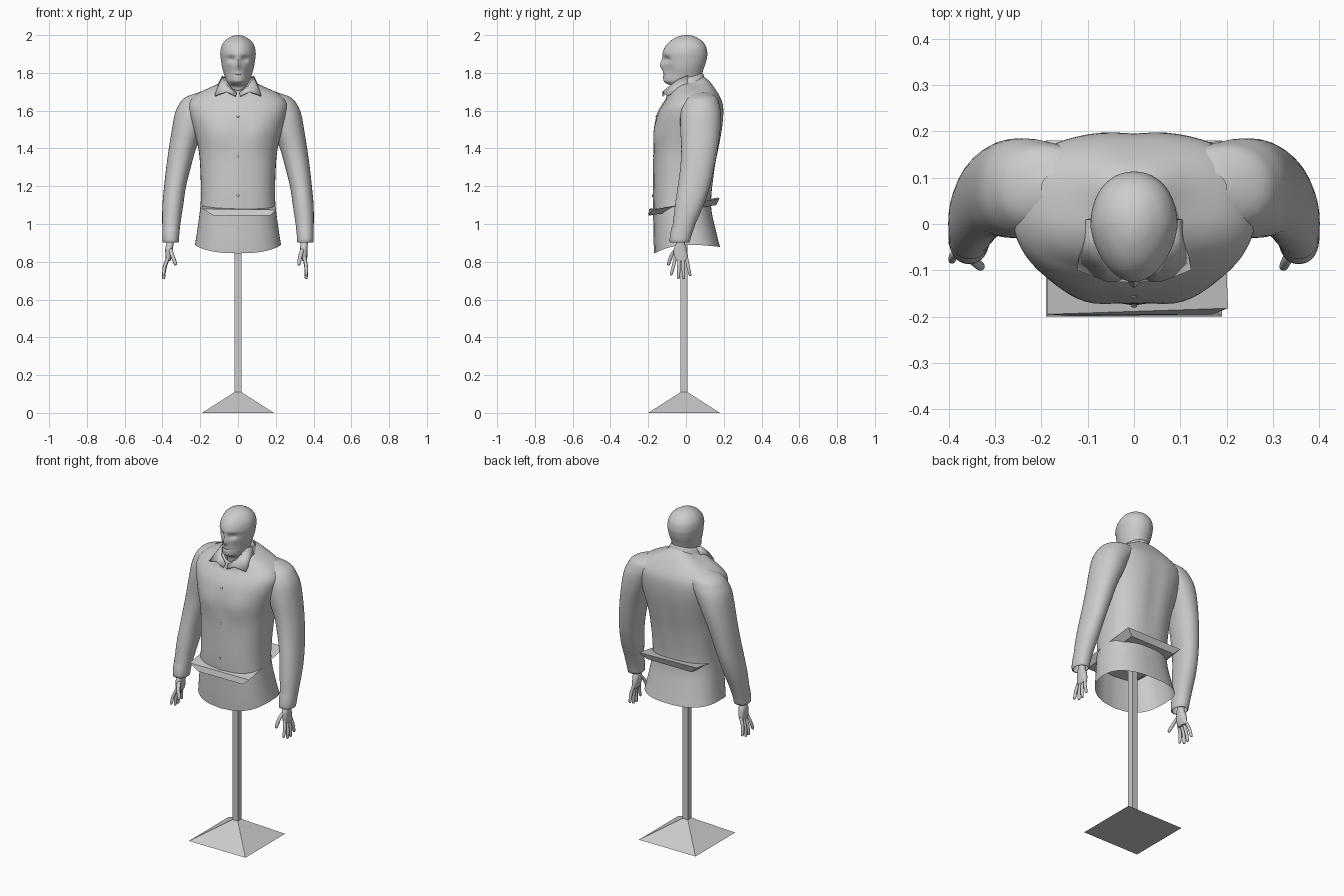
import bpy, bmesh
from math import sin, cos, pi, exp, radians, copysign, sqrt


def finish(name, bm, smooth=True):
    bmesh.ops.recalc_face_normals(bm, faces=bm.faces[:])
    me = bpy.data.meshes.new(name)
    bm.to_mesh(me)
    bm.free()
    if smooth:
        me.shade_smooth()
        me.set_sharp_from_angle(angle=radians(50))
    ob = bpy.data.objects.new(name, me)
    bpy.context.collection.objects.link(ob)
    return ob


def spline(rows, sub):
    # Catmull-Rom through rows of numbers
    out = []
    for i in range(len(rows) - 1):
        p = [rows[max(0, min(len(rows) - 1, i + k))] for k in (-1, 0, 1, 2)]
        for s in range(sub):
            t = s / sub
            out.append([0.5 * (2 * b + (c - a) * t + (2 * a - 5 * b + 4 * c - d) * t * t
                               + (3 * b - a - 3 * c + d) * t ** 3) for a, b, c, d in zip(*p)])
    return out + [list(rows[-1])]


def loft(name, rows, seg=40, sub=4, n=2.0, taper=0.0, caps=(False, False), warp=None, flip=1):
    # row: side height z, centre x, half width, front y, back y, front dz, back dz
    rows = [tuple(r) + (0,) * (7 - len(r)) for r in rows]
    bm = bmesh.new()
    rings = []
    for z, cx, hx, y0, y1, zf, zb in spline(rows, sub):
        ring = []
        for k in range(seg):
            a = 2 * pi * k / seg
            c, s = (copysign(abs(v) ** (2 / n), v) for v in (cos(a), sin(a)))
            x = cx + hx * c * (1 - taper * max(0, -s))
            y = (y0 + y1) / 2 + (y1 - y0) / 2 * s
            co = (x, y, z + (zf if s < 0 else zb) * s * s)
            if warp:
                co = warp(*co)
            ring.append(bm.verts.new((co[0] * flip, co[1], co[2])))
        rings.append(ring)
    for r0, r1 in zip(rings, rings[1:]):
        for k in range(seg):
            bm.faces.new((r0[k], r0[(k + 1) % seg], r1[(k + 1) % seg], r1[k]))
    for use, ring in zip(caps, (rings[0], rings[-1])):
        if use:
            bm.faces.new(ring)
    return finish(name, bm)


def bump(dx, dz, sx, sz):
    return exp(-(dx / sx) ** 2 - (dz / sz) ** 2)


# Stand: pyramid foot, square pole, tilted support plate crossing the shirt
bpy.ops.mesh.primitive_cone_add(vertices=4, radius1=0.19 * sqrt(2), radius2=0.018 * sqrt(2),
                                depth=0.11, location=(0, -0.01, 0.055), rotation=(0, 0, pi / 4))
bpy.context.object.name = "stand_foot"
bpy.ops.mesh.primitive_cube_add(size=1, location=(0, -0.01, 0.575))
pole = bpy.context.object
pole.name = "stand_pole"
pole.scale = (0.036, 0.036, 0.95)

bm = bmesh.new()
top = [bm.verts.new(c) for c in ((-0.188, -0.195, 1.08), (0.203, -0.182, 1.075),
                                 (0.19, 0.178, 1.135), (-0.19, 0.17, 1.14))]
low = [bm.verts.new(c) for c in ((-0.13, -0.199, 1.045), (0.17, -0.195, 1.045),
                                 (0.15, 0.16, 1.10), (-0.15, 0.16, 1.10))]
bm.faces.new(top)
bm.faces.new(low)
for i in range(4):
    j = (i + 1) % 4
    bm.faces.new((top[i], top[j], low[j], low[i]))
finish("support_plate", bm, False)


# Shirt body, with chest fullness
def chest(x, y, z):
    if y < 0:
        y -= 0.012 * bump(abs(x) - 0.1, z - 1.47, 0.07, 0.08)
        y -= 0.004 * bump(x, 0, 0.012, 1)
    else:
        y -= 0.008 * bump(x, z - 1.45, 0.04, 0.2)
    return x, y, z


loft("shirt_body", [
    (0.89, 0, 0.228, -0.165, 0.18, -0.045, -0.012),
    (0.95, 0, 0.218, -0.168, 0.163, -0.02, -0.005),
    (1.06, 0, 0.203, -0.170, 0.137),
    (1.15, 0, 0.196, -0.172, 0.135),
    (1.30, 0, 0.200, -0.170, 0.155),
    (1.40, 0, 0.210, -0.168, 0.175),
    (1.50, 0, 0.235, -0.165, 0.193),
    (1.58, 0, 0.257, -0.150, 0.200),
    (1.64, 0, 0.260, -0.125, 0.195, -0.01, 0),
    (1.69, 0, 0.215, -0.105, 0.172, -0.03, 0),
    (1.73, 0, 0.130, -0.095, 0.130, -0.04, 0.02),
    (1.75, 0, 0.085, -0.080, 0.095, -0.05, 0.03)],
    seg=64, n=2.5, warp=chest)

# Buttons
for z, y in ((1.57, -0.157), (1.36, -0.172), (1.15, -0.177)):
    bpy.ops.mesh.primitive_uv_sphere_add(segments=12, ring_count=6, radius=0.007, location=(0, y, z))
    b = bpy.context.object
    b.name = "button"
    b.scale.y = 0.5
    b.data.shade_smooth()

# Sleeves, with cuffs
SLEEVE = [(0.905, 0.316, 0.396, -0.082, 0.015), (0.92, 0.314, 0.398, -0.084, 0.02),
          (1.00, 0.305, 0.401, -0.070, 0.05), (1.10, 0.290, 0.400, -0.058, 0.093),
          (1.20, 0.275, 0.391, -0.043, 0.127), (1.30, 0.250, 0.380, -0.030, 0.15),
          (1.40, 0.222, 0.366, -0.025, 0.168), (1.50, 0.180, 0.350, -0.030, 0.182),
          (1.58, 0.140, 0.335, -0.030, 0.185), (1.63, 0.100, 0.314, -0.022, 0.178),
          (1.67, 0.080, 0.280, 0.000, 0.163), (1.70, 0.060, 0.200, 0.030, 0.12)]


# Hands: palm, four fingers and a thumb; out leans the hand away from the body
def finger(name, pts, r, side):
    rows = [(z, x, r * f, y - r * f, y + r * f) for (x, y, z), f in zip(pts, (1.05, 1, 0.85))]
    x, y, z = pts[-1]
    rows.append((z - r * 0.8, x, r * 0.3, y - r * 0.3, y + r * 0.3))
    loft(name, rows, seg=10, sub=3, caps=(True, True), flip=side)


for side, word, out in ((1, "right", 0.0), (-1, "left", 0.017)):
    loft(word + "_sleeve", [(z, (a + b) / 2, (b - a) / 2, c, d) for z, a, b, c, d in SLEEVE],
         n=2.15, flip=side)
    loft(word + "_cuff", [(0.902, 0.356, 0.036, -0.078, 0.011), (0.904, 0.356, 0.0425, -0.086, 0.019),
                          (0.94, 0.356, 0.0445, -0.085, 0.029), (0.985, 0.354, 0.047, -0.075, 0.046)],
         sub=2, n=2.15, flip=side)
    o = out
    loft(word + "_palm", [(0.96, 0.355, 0.020, -0.045, 0.000), (0.90, 0.351 + o / 2, 0.019, -0.052, -0.005),
                          (0.87, 0.348 + o, 0.020, -0.064, 0.003), (0.83, 0.350 + o, 0.017, -0.064, 0.010),
                          (0.805, 0.353 + o, 0.012, -0.056, 0.007)],
         seg=20, n=2.4, caps=(True, True), flip=side)
    for y0, y1, z1, zk in ((-0.056, -0.078, 0.735, 0.775), (-0.036, -0.040, 0.715, 0.765),
                           (-0.017, -0.012, 0.716, 0.765), (0.001, 0.021, 0.732, 0.778)):
        finger(word + "_finger", ((0.351 + o, y0, 0.825), (0.361 + 1.6 * o, (y0 + y1) / 2, zk),
                                  (0.361 + 1.9 * o, y1, z1)), 0.0092, side)
    finger(word + "_thumb", ((0.343 + o, -0.050, 0.870), (0.331 + o, -0.076, 0.835),
                             (0.323 + o / 2, -0.092, 0.790)), 0.011, side)


# Head and neck, with eye sockets, nose and mouth
def face(x, y, z):
    if y < -0.02:
        y += 0.016 * bump(abs(x) - 0.036, z - 1.872, 0.02, 0.016)
        y -= 0.018 * bump(x, z - 1.838, 0.013, 0.022)
        y -= 0.006 * bump(x, z - 1.865, 0.009, 0.02)
        y -= 0.005 * bump(x, z - 1.79, 0.028, 0.014)
        y += 0.007 * bump(x, z - 1.79, 0.03, 0.004)
        y += 0.008 * bump(abs(x) - 0.05, z - 1.81, 0.02, 0.03)
    return x, y, z


loft("head", [
    (1.68, 0, 0.064, -0.060, 0.072), (1.725, 0, 0.064, -0.068, 0.076),
    (1.742, 0, 0.060, -0.100, 0.078), (1.758, 0, 0.064, -0.119, 0.081),
    (1.79, 0, 0.073, -0.118, 0.085), (1.82, 0, 0.082, -0.119, 0.093),
    (1.85, 0, 0.088, -0.120, 0.104), (1.88, 0, 0.092, -0.122, 0.111),
    (1.905, 0, 0.094, -0.124, 0.113), (1.94, 0, 0.088, -0.110, 0.106),
    (1.97, 0, 0.069, -0.082, 0.084), (1.99, 0, 0.041, -0.047, 0.052),
    (1.998, 0, 0.018, -0.020, 0.026), (2.0, 0, 0.003, -0.002, 0.006)],
    seg=64, sub=5, n=2.15, taper=0.2, caps=(False, True), warp=face)

# Collar band, higher at the back
loft("collar_band", [
    (1.72, 0, 0.118, -0.098, 0.118, -0.05, 0.015), (1.75, 0, 0.094, -0.098, 0.100, -0.06, 0.02),
    (1.775, 0, 0.080, -0.094, 0.090, -0.07, 0.022), (1.777, 0, 0.070, -0.086, 0.080, -0.07, 0.022)], n=2.1)

# Collar points
for side, word in ((1, "right"), (-1, "left")):
    fold = [(0.080, 0.01, 1.785), (0.076, -0.04, 1.765), (0.050, -0.085, 1.728), (0.008, -0.106, 1.695)]
    edge = [(0.102, 0.01, 1.742), (0.122, -0.098, 1.678), (0.060, -0.122, 1.700), (0.012, -0.124, 1.675)]
    bm = bmesh.new()
    f = [bm.verts.new((x * side, y, z)) for x, y, z in fold]
    e = [bm.verts.new((x * side, y, z)) for x, y, z in edge]
    for i in range(3):
        bm.faces.new((f[i], f[i + 1], e[i + 1], e[i]))
    ob = finish(word + "_collar_point", bm)
    m = ob.modifiers.new("thickness", "SOLIDIFY")
    m.thickness = 0.006
    m.offset = 0
